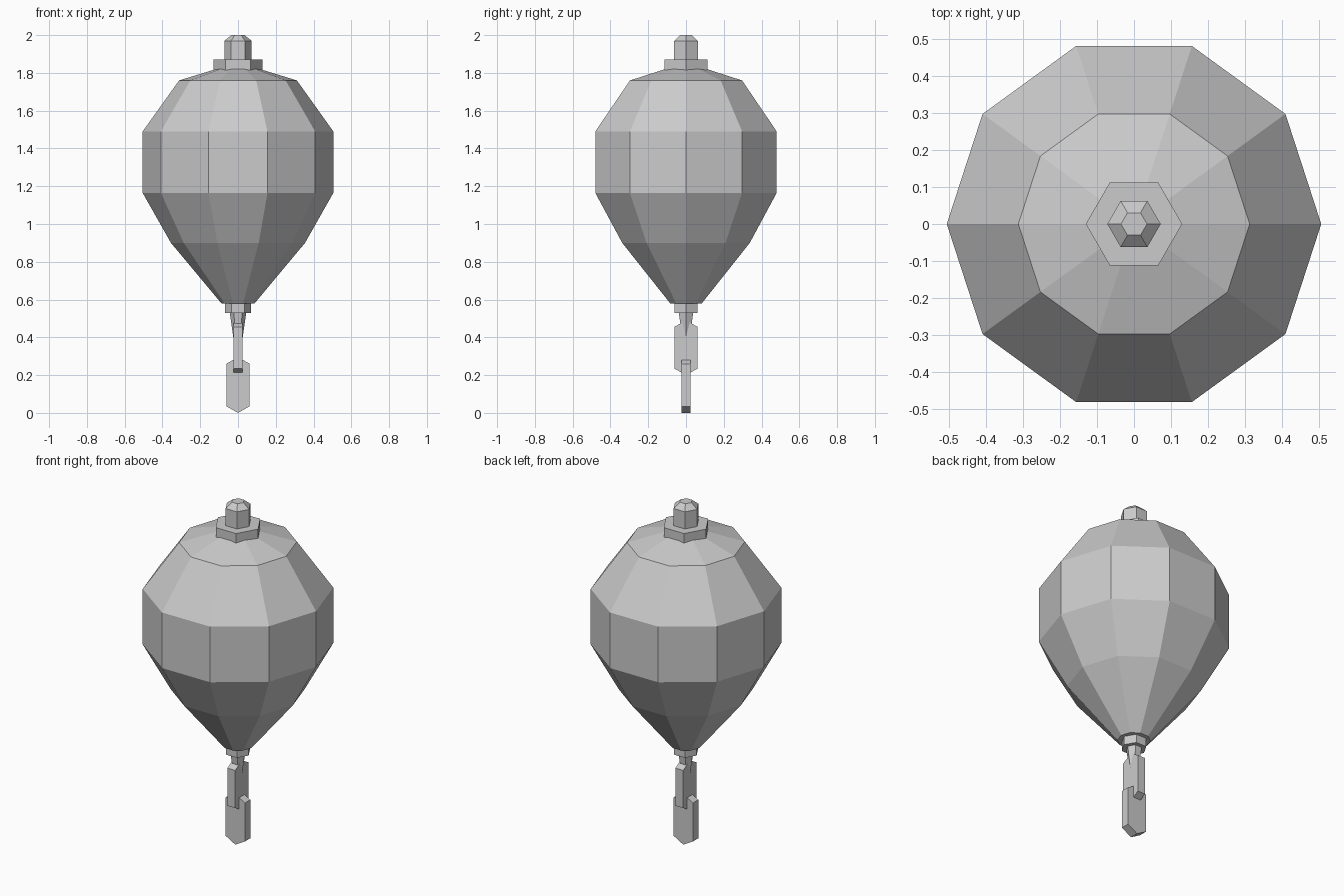
import bpy
import bmesh
from math import cos, sin, tau

cube = bpy.data.objects.get("Cube")
if cube:
    bpy.data.objects.remove(cube, do_unlink=True)

grey = bpy.data.materials.new("light_grey")
grey.use_nodes = True
colour = (0.6, 0.6, 0.6, 1)
grey.diffuse_color = colour
grey.node_tree.nodes["Principled BSDF"].inputs["Base Color"].default_value = colour


def finish(name, bm):
    bmesh.ops.recalc_face_normals(bm, faces=bm.faces)
    mesh = bpy.data.meshes.new(name)
    bm.to_mesh(mesh)
    bm.free()
    mesh.materials.append(grey)
    obj = bpy.data.objects.new(name, mesh)
    bpy.context.collection.objects.link(obj)
    return obj


def lathe(name, sides, profile):
    """Faceted solid from (radius, height) pairs, first corner on +x."""
    bm = bmesh.new()
    rings = [[bm.verts.new((r * cos(tau * i / sides), r * sin(tau * i / sides), z))
              for i in range(sides)] for r, z in profile]
    for low, high in zip(rings, rings[1:]):
        for i in range(sides):
            j = (i + 1) % sides
            bm.faces.new((low[i], low[j], high[j], high[i]))
    bm.faces.new(rings[0])
    bm.faces.new(rings[-1])
    return finish(name, bm)


def link(name, bottom, top, along_x):
    """Upright bar with pointed ends, wide along x or y."""
    half, thick, point = 0.062, 0.025, 0.035
    outline = [(0, bottom), (half, bottom + point), (half, top - point),
               (0, top), (-half, top - point), (-half, bottom + point)]
    bm = bmesh.new()
    sides = [[bm.verts.new((u, t, z) if along_x else (t, u, z)) for u, z in outline]
             for t in (-thick, thick)]
    for side in sides:
        bm.faces.new(side)
    for i in range(len(outline)):
        j = (i + 1) % len(outline)
        bm.faces.new((sides[0][i], sides[0][j], sides[1][j], sides[1][i]))
    return finish(name, bm)


# Float body
lathe("float_body", 10, [(0.088, 0.58), (0.355, 0.9), (0.505, 1.165),
                         (0.505, 1.49), (0.312, 1.76), (0.1, 1.825)])

# Top fitting
lathe("top_flange", 6, [(0.13, 1.815), (0.13, 1.87)])
lathe("top_knob", 6, [(0.072, 1.86), (0.072, 1.97), (0.035, 2.0)])

# Bottom fitting
lathe("bottom_flange", 6, [(0.069, 0.53), (0.069, 0.59)])
lathe("bottom_spike", 6, [(0.003, 0.25), (0.045, 0.54)])

# Two crossed chain links
link("upper_link", 0.2, 0.49, False)
link("lower_link", 0.0, 0.295, True)
